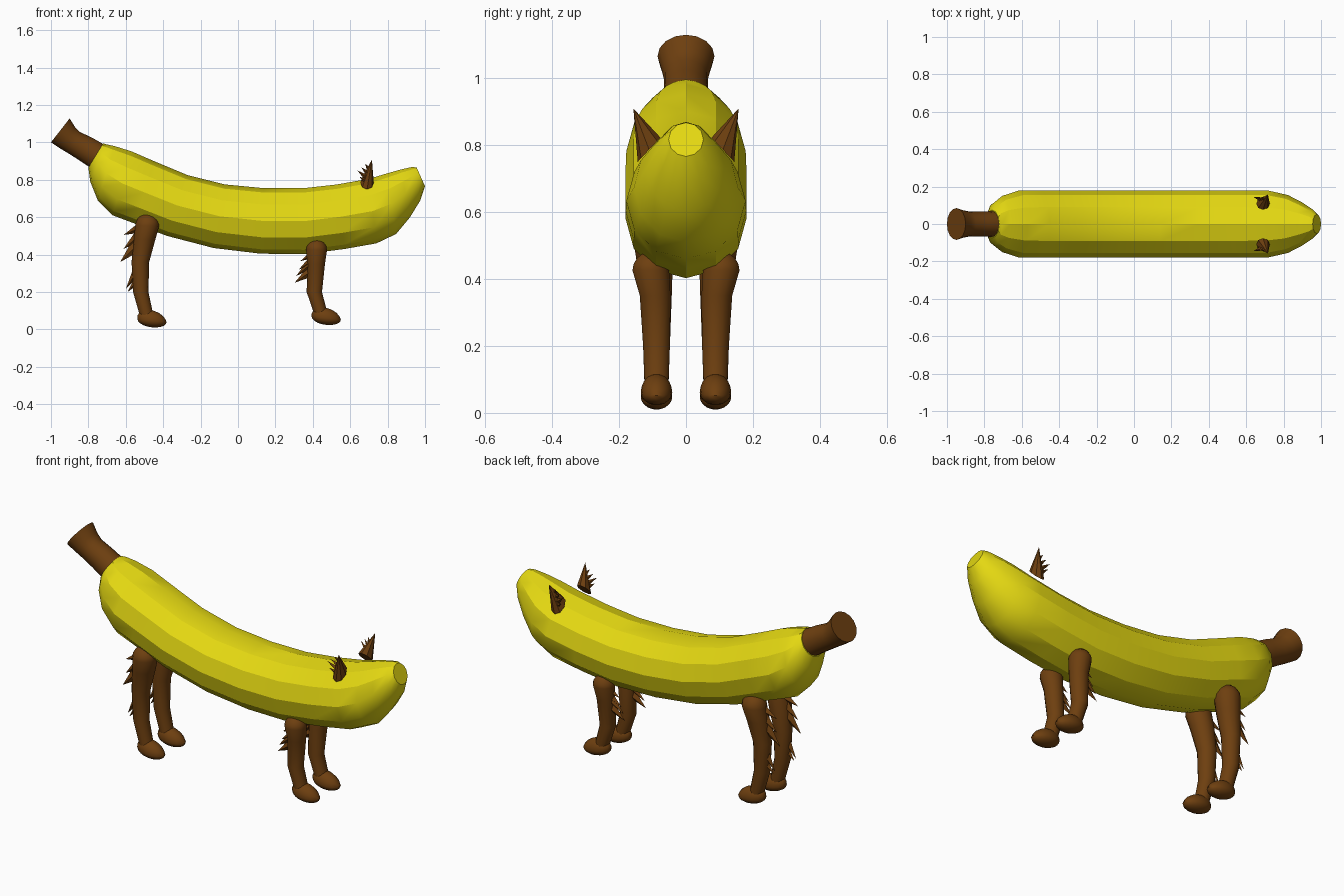
import bpy, bmesh, math
from mathutils import Vector

cube = bpy.data.objects.get("Cube")
if cube:
    bpy.data.objects.remove(cube)


def material(name, rgb):
    m = bpy.data.materials.new(name)
    m.use_nodes = True
    m.diffuse_color = (*rgb, 1)
    m.node_tree.nodes["Principled BSDF"].inputs["Base Color"].default_value = (*rgb, 1)
    return m


yellow = material("banana yellow", (0.78, 0.69, 0.006))
brown = material("stalk brown", (0.155, 0.05, 0.005))


def finish(name, bm, mat, angle=29):
    bmesh.ops.recalc_face_normals(bm, faces=bm.faces)
    mesh = bpy.data.meshes.new(name)
    bm.to_mesh(mesh)
    bm.free()
    mesh.materials.append(mat)
    ob = bpy.data.objects.new(name, mesh)
    bpy.context.collection.objects.link(ob)
    bpy.ops.object.select_all(action="DESELECT")
    ob.select_set(True)
    bpy.context.view_layer.objects.active = ob
    bpy.ops.object.shade_smooth_by_angle(angle=math.radians(angle))
    return ob


def skin(bm, rings):
    """Bridge consecutive rings of points and cap both ends."""
    loops = [[bm.verts.new(p) for p in ring] for ring in rings]
    n = len(loops[0])
    for a, b in zip(loops, loops[1:]):
        for i in range(n):
            j = (i + 1) % n
            bm.faces.new((a[i], a[j], b[j], b[i]))
    bm.faces.new(loops[0])
    bm.faces.new(loops[-1])


def section(tx, tz, bx, bz, half_width, n=12):
    """Elliptical ring from its top point, bottom point and half width."""
    top, bottom = Vector((tx, 0, tz)), Vector((bx, 0, bz))
    mid, up = (top + bottom) / 2, (top - bottom) / 2
    turns = [math.tau * i / n for i in range(n)]
    return [mid + up * math.cos(t) + Vector((0, half_width * math.sin(t), 0)) for t in turns]


def spike(bm, base, tip, width, thick):
    """Flat four-sided tuft, wide in the xz plane and thin in y."""
    base, tip = Vector(base), Vector(tip)
    d = (tip - base).normalized()
    side = Vector((-d.z, 0, d.x)).normalized() * width
    out = Vector((0, thick, 0))
    ring = [bm.verts.new(base + o) for o in (side, out, -side, -out)]
    point = bm.verts.new(tip)
    for i in range(4):
        bm.faces.new((ring[i], ring[(i + 1) % 4], point))
    bm.faces.new(ring)


# Banana body: top x, z, bottom x, z, half width
body = [
    (-.72, .995, -.80, .865, .075), (-.705, .99, -.79, .79, .115),
    (-.66, .98, -.75, .69, .15), (-.57, .952, -.67, .61, .178),
    (-.45, .90, -.55, .565, .18), (-.27, .825, -.38, .50, .18),
    (-.07, .775, -.13, .435, .18), (.14, .755, .12, .405, .18),
    (.35, .755, .355, .402, .18), (.53, .775, .57, .43, .18),
    (.70, .805, .74, .46, .178), (.80, .835, .845, .51, .155),
    (.87, .855, .92, .60, .118), (.93, .868, .975, .69, .08),
    (.955, .866, 1.0, .765, .052),
]
bm = bmesh.new()
skin(bm, [section(*s) for s in body])
finish("body", bm, yellow)

# Flared stalk forming the tail
stalk = [
    (-.71, .985, -.79, .865, .07), (-.78, 1.025, -.85, .905, .066),
    (-.845, 1.055, -.905, .94, .066), (-.87, 1.08, -.955, .97, .073),
    (-.90, 1.128, -1.0, 1.0, .085),
]
bm = bmesh.new()
skin(bm, [section(*s, 16) for s in stalk])
finish("tail_stalk", bm, brown, 40)


def leg(name, s, path):
    """Tapered tube through (x, z, y, radius) points with a domed top."""
    x, z, y, r = path[0]
    dome = [(x, z + r * math.sin(a), y, r * math.cos(a)) for a in (1.45, 1.1, .75, .35)]
    rings = []
    for px, pz, py, pr in dome + path:
        ring = [math.tau * i / 14 for i in range(14)]
        rings.append([(px + pr * math.cos(t), s * (py + pr * math.sin(t)), pz) for t in ring])
    bm = bmesh.new()
    skin(bm, rings)
    finish(name, bm, brown, 40)


def foot(name, s, x, z):
    """Domed paw with a shallower sole."""
    bm = bmesh.new()
    bmesh.ops.create_uvsphere(bm, u_segments=16, v_segments=10, radius=1)
    for v in bm.verts:
        h = v.co.z
        lean = -.012 * h if h > 0 else 0
        v.co = (x + .078 * v.co.x + lean, s * .088 + .047 * v.co.y,
                z + h * (.057 if h > 0 else .036) - .008 * v.co.x)
    finish(name, bm, brown, 40)


def tufts(name, s, y, items):
    bm = bmesh.new()
    for bx, bz, tx, tz, w in items:
        spike(bm, (bx, s * y, bz), (tx, s * y, tz), w, .022)
    finish(name, bm, brown, 20)


rear_path = [(-.485, .555, .105, .064), (-.50, .48, .095, .058), (-.522, .36, .088, .047),
             (-.52, .20, .088, .041), (-.485, .06, .088, .036)]
front_path = [(.42, .425, .105, .056), (.418, .35, .092, .047),
              (.408, .20, .088, .041), (.447, .07, .088, .036)]
rear_tufts = [(-.53, .54, -.612, .505, .025), (-.53, .50, -.612, .43, .03),
              (-.53, .46, -.63, .36, .04), (-.54, .31, -.60, .215, .025),
              (-.54, .26, -.59, .20, .02)]
front_tufts = [(.40, .40, .333, .365, .02), (.40, .37, .325, .32, .025),
               (.39, .35, .31, .285, .025), (.39, .31, .303, .25, .03)]

# Mirrored limbs and ears
for s, side in ((1, "left"), (-1, "right")):
    leg("rear_leg_" + side, s, rear_path)
    leg("front_leg_" + side, s, front_path)
    foot("rear_foot_" + side, s, -.46, .047)
    foot("front_foot_" + side, s, .472, .06)
    tufts("rear_leg_fur_" + side, s, .09, rear_tufts)
    tufts("front_leg_fur_" + side, s, .09, front_tufts)

    # Pointed ear with ragged fur along its back edge
    bm = bmesh.new()
    tip = bm.verts.new((.716, s * .157, .908))
    center, slope = Vector((.69, s * .11, .785)), Vector((0, s * .034, -.036))
    ring = []
    for i in range(8):
        t = math.tau * i / 8
        ring.append(bm.verts.new(center + slope * math.cos(t) + Vector((.036 * math.sin(t), 0, 0))))
    for i in range(8):
        bm.faces.new((ring[i], ring[(i + 1) % 8], tip))
    bm.faces.new(ring)
    for bx, bz, tx, tz in ((.69, .79, .65, .815), (.69, .81, .638, .85),
                           (.70, .83, .66, .865), (.705, .85, .68, .885)):
        spike(bm, (bx, s * .125, bz), (tx, s * .145, tz), .016, .014)
    finish("ear_" + side, bm, brown, 30)
